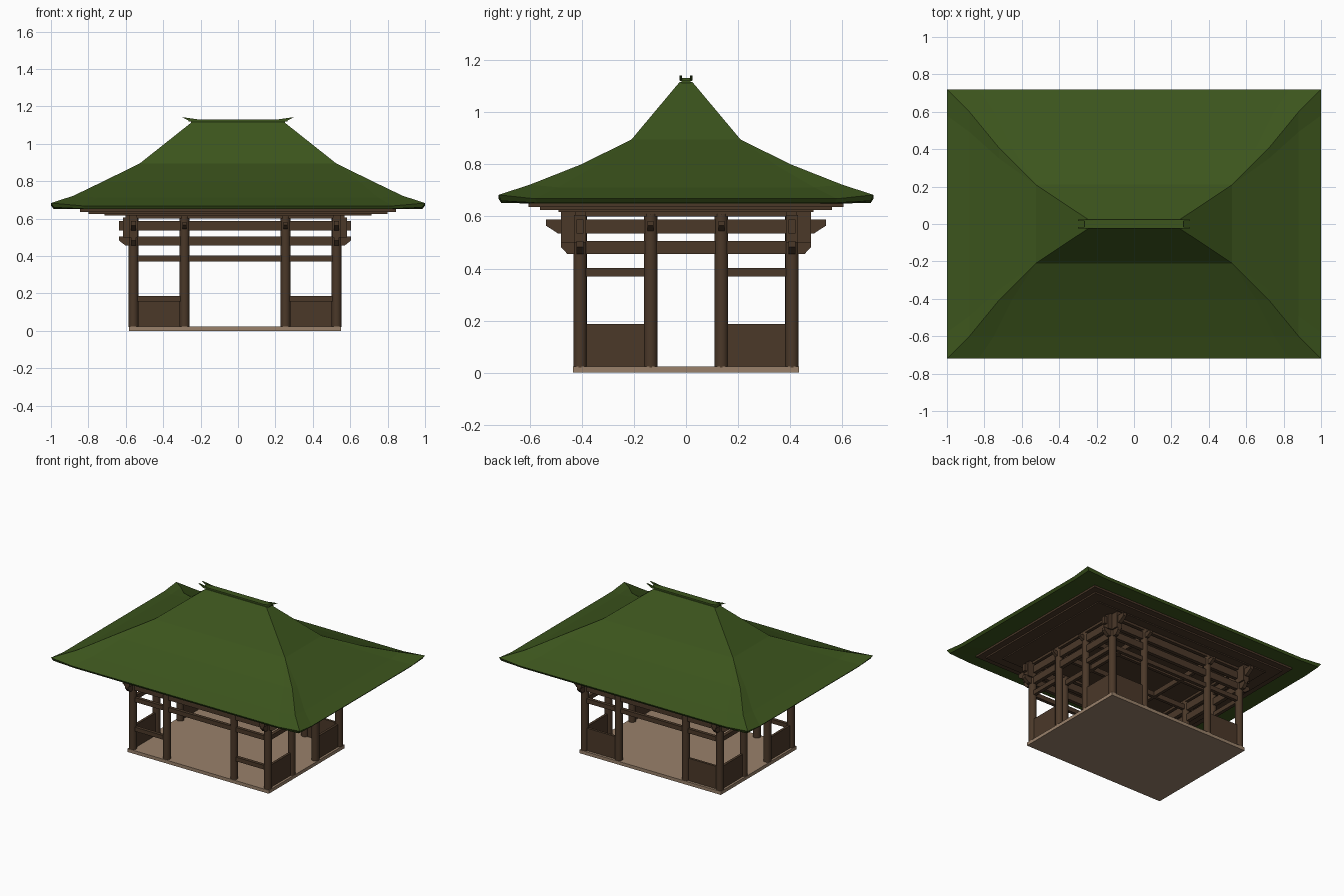
import bpy, bmesh, math

if "Cube" in bpy.data.objects:
    bpy.data.objects.remove(bpy.data.objects["Cube"])

def material(name, rgb):
    m = bpy.data.materials.new(name)
    m.diffuse_color = (*rgb, 1)
    m.use_nodes = True
    m.node_tree.nodes["Principled BSDF"].inputs["Base Color"].default_value = m.diffuse_color
    return m

GREEN = material("roof_green", (0.045, 0.09, 0.012))
WOOD = material("dark_wood", (0.07, 0.04, 0.022))
FLOOR = material("pale_floor", (0.32, 0.22, 0.145))
CX = -0.016                       # the frame sits slightly left of the roof centre
OX, IX, OY, IY = 0.543, 0.27, 0.407, 0.136   # outer / inner column lines
R = 0.026

def finish(bm, name, mat):
    bmesh.ops.recalc_face_normals(bm, faces=bm.faces)
    me = bpy.data.meshes.new(name)
    bm.to_mesh(me)
    bm.free()
    me.materials.append(mat)
    ob = bpy.data.objects.new(name, me)
    bpy.context.collection.objects.link(ob)
    return ob

def prism(name, pts, axis, at, width, mat):
    """Extrude an (along, z) outline sideways; axis is the direction of 'along'."""
    bm = bmesh.new()
    def pos(a, z, s):
        return (a + CX, at + s, z) if axis == 'x' else (at + CX + s, a, z)
    f = bm.faces.new([bm.verts.new(pos(a, z, -width / 2)) for a, z in pts])
    r = bmesh.ops.extrude_face_region(bm, geom=[f])
    d = (0, width, 0) if axis == 'x' else (width, 0, 0)
    bmesh.ops.translate(bm, vec=d, verts=[v for v in r['geom'] if isinstance(v, bmesh.types.BMVert)])
    return finish(bm, name, mat)

def rail(name, axis, at, a0, a1, z0, z1, width=0.03, cut=0.0, mat=WOOD):
    """Straight beam; cut slopes both ends inwards toward the bottom."""
    zm = z0 + (z1 - z0) * 0.55 if cut else z0
    pts = [(a0 + cut, z0), (a1 - cut, z0), (a1, zm), (a1, z1), (a0, z1), (a0, zm)]
    if not cut:
        pts = [(a0, z0), (a1, z0), (a1, z1), (a0, z1)]
    return prism(name, pts, axis, at, width, mat)

def slab(name, hx, hy, z0, z1, cx=0, mat=WOOD):
    return rail(name, 'x', 0, cx - CX - hx, cx - CX + hx, z0, z1, 2 * hy, mat=mat)

# floor
slab("floor", OX + 0.025, 0.434, 0, 0.024, CX, FLOOR)

# columns around the perimeter
for x in (-OX, -IX, IX, OX):
    for y in (-OY, -IY, IY, OY):
        if abs(x) == IX and abs(y) == IY:
            continue
        bm = bmesh.new()
        bmesh.ops.create_cone(bm, cap_ends=True, segments=16, radius1=R, radius2=R, depth=0.59)
        bmesh.ops.translate(bm, vec=(x + CX, y, 0.315), verts=bm.verts)
        ob = finish(bm, "column", WOOD)
        for p in ob.data.polygons:
            p.use_smooth = len(p.vertices) == 4

# perimeter beams, low rails and panels
for s in (-1, 1):
    rail("long_lintel", 'x', s * OY, -OX, OX, 0.37, 0.402, 0.024)
    rail("long_tie_beam", 'x', s * OY, -0.62, 0.62, 0.455, 0.505, 0.026, 0.035)
    rail("long_head_beam", 'x', s * OY, -0.62, 0.62, 0.535, 0.588, 0.026)
    rail("long_wall_plate", 'x', s * OY, -0.585, 0.585, 0.6, 0.628, 0.04)
    rail("side_tie_beam", 'y', s * OX, -0.48, 0.48, 0.455, 0.505, 0.026, 0.025)
    rail("side_head_beam", 'y', s * OX, -0.537, 0.537, 0.535, 0.588, 0.026, 0.045)
    rail("side_wall_plate", 'y', s * OX, -0.48, 0.48, 0.6, 0.628, 0.04)
    # cross beams through the inner columns, with projecting noses
    rail("cross_beam", 'y', s * IX, -0.48, 0.48, 0.545, 0.582, 0.022, 0.03)
    rail("long_cross_beam", 'x', s * IY, -0.6, 0.6, 0.545, 0.582, 0.022, 0.03)
    for t in (-1, 1):
        x0, x1 = sorted((t * IX, t * OX))
        y0, y1 = sorted((t * IY, t * OY))
        rail("side_lintel", 'y', s * OX, y0, y1, 0.37, 0.402, 0.024)
        rail("side_panel", 'y', s * OX, y0, y1, 0.024, 0.187, 0.018)
        if s > 0:
            rail("back_panel", 'x', OY, x0, x1, 0.024, 0.187, 0.018)
        else:
            rail("front_low_rail", 'x', -OY, x0, x1, 0.157, 0.187, 0.024)
        # corner bracket blocks
        a0, a1 = sorted((t * OX, t * 0.6))
        rail("corner_bracket_x", 'x', s * OY, a0, a1, 0.5, 0.605, 0.045)
        b0, b1 = sorted((t * OY, t * 0.48))
        rail("corner_bracket_y", 'y', s * OX, b0, b1, 0.5, 0.605, 0.045)

# stepped soffit under the roof
slab("soffit_lower", 0.715, 0.49, 0.617, 0.627)
slab("soffit_middle", 0.80, 0.56, 0.625, 0.638)
slab("soffit_upper", 0.845, 0.605, 0.636, 0.656)

# roof: rings (half x, half y, z at mid, z at corner, corner spread)
rings = [
    (0.84, 0.60, 0.650, 0.650, 0.8),
    (0.985, 0.71, 0.652, 0.660, 1.0),
    (1.0, 0.72, 0.668, 0.683, 1.0),
    (0.88, 0.60, 0.712, 0.722, 0.77),
    (0.72, 0.405, 0.795, 0.799, 0.4),
    (0.525, 0.21, 0.895, 0.895, 0.0),
    (0.245, 0.024, 1.117, 1.117, 0.0),
]
bm = bmesh.new()
loops = []
for hx, hy, zm, zc, t in rings:
    loop = []
    for sx, sy in ((1, 1), (-1, 1), (-1, -1), (1, -1)):
        trio = [(sx * hx, sy * (hy - 0.14 * t), zm), (sx * hx, sy * hy, zc),
                (sx * (hx - 0.17 * t), sy * hy, zm)]
        loop += trio if sx * sy > 0 else trio[::-1]
    loops.append([bm.verts.new(c) for c in loop])
for a, b in zip(loops, loops[1:]):
    for i in range(12):
        j = (i + 1) % 12
        bm.faces.new((a[i], a[j], b[j], b[i]))
bm.faces.new(loops[0])
bm.faces.new(loops[-1])
bmesh.ops.remove_doubles(bm, verts=bm.verts, dist=1e-5)
finish(bm, "roof", GREEN)

# ridge cap with upturned ends
slab("ridge_base", 0.25, 0.018, 1.11, 1.122, mat=GREEN)
slab("ridge_cap", 0.265, 0.024, 1.12, 1.131, mat=GREEN)
for sx in (-1, 1):
    for sy in (-1, 1):
        pts = [(0.22, 1.122), (0.26, 1.122), (0.3, 1.142), (0.26, 1.137), (0.22, 1.131)]
        prism("ridge_horn", [(sx * a - CX, z) for a, z in pts], 'x', sy * 0.02, 0.01, GREEN)
